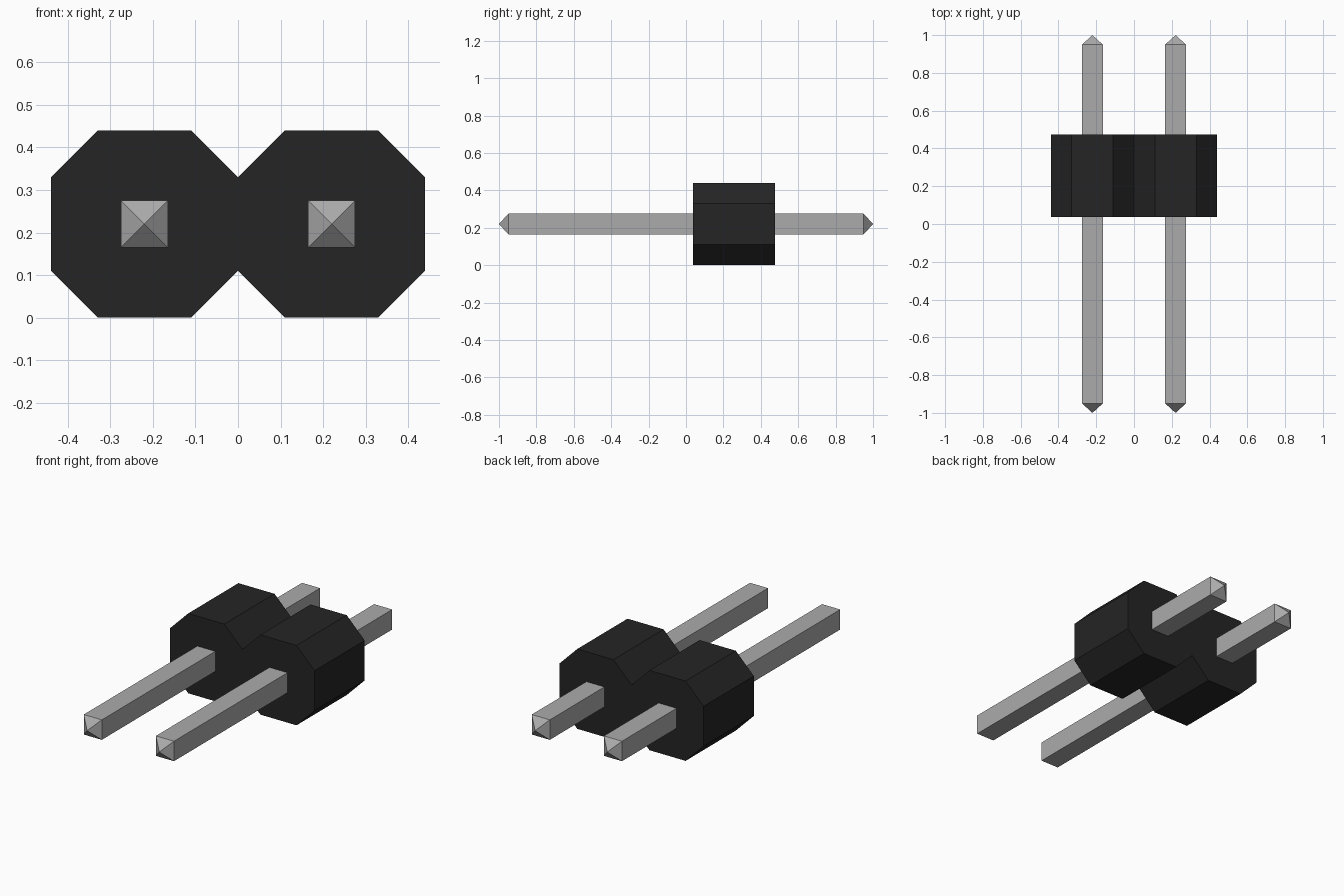
import bpy
import bmesh
from mathutils import Vector

cube = bpy.data.objects.get("Cube")
if cube:
    bpy.data.objects.remove(cube, do_unlink=True)

PITCH = 0.44            # spacing of the pins and height of the housing
CHAMFER = PITCH / 4
HOUSING_FRONT, HOUSING_BACK = 0.038, 0.475
PIN_HALF = 0.055
PIN_END, TIP = 1.0, 0.05


def make_material(name, colour):
    mat = bpy.data.materials.new(name)
    mat.use_nodes = True
    mat.diffuse_color = colour
    bsdf = next(n for n in mat.node_tree.nodes if n.type == 'BSDF_PRINCIPLED')
    bsdf.inputs["Base Color"].default_value = colour
    return mat


def make_object(name, bm, mat):
    bmesh.ops.recalc_face_normals(bm, faces=bm.faces)
    mesh = bpy.data.meshes.new(name)
    bm.to_mesh(mesh)
    bm.free()
    mesh.materials.append(mat)
    obj = bpy.data.objects.new(name, mesh)
    bpy.context.collection.objects.link(obj)
    return obj


black = make_material("black plastic", (0.018, 0.018, 0.018, 1))
grey = make_material("grey metal", (0.41, 0.41, 0.41, 1))

# Housing: two octagons sharing a waist, extruded from front to back
top_left = [(-PITCH, PITCH - CHAMFER), (CHAMFER - PITCH, PITCH),
            (-CHAMFER, PITCH), (0, PITCH - CHAMFER)]
top = top_left + [(-x, z) for x, z in reversed(top_left[:-1])]
outline = top + [(x, PITCH - z) for x, z in reversed(top)]

bm = bmesh.new()
front = bm.faces.new([bm.verts.new((x, HOUSING_FRONT, z)) for x, z in outline])
extruded = bmesh.ops.extrude_face_region(bm, geom=[front], use_keep_orig=True)
moved = [g for g in extruded["geom"] if isinstance(g, bmesh.types.BMVert)]
bmesh.ops.translate(bm, verts=moved, vec=(0, HOUSING_BACK - HOUSING_FRONT, 0))
make_object("housing", bm, black)


# Pins: square bars with both ends poked out into pyramids
def make_pin(name, x):
    bm = bmesh.new()
    bmesh.ops.create_cube(bm, size=1)
    bmesh.ops.scale(bm, verts=bm.verts,
                    vec=(2 * PIN_HALF, 2 * (PIN_END - TIP), 2 * PIN_HALF))
    ends = [f for f in bm.faces if abs(f.normal.y) > 0.9]
    for vert in bmesh.ops.poke(bm, faces=ends)["verts"]:
        vert.co.y = PIN_END if vert.co.y > 0 else -PIN_END
    bmesh.ops.translate(bm, verts=bm.verts, vec=Vector((x, 0, PITCH / 2)))
    make_object(name, bm, grey)


make_pin("left_pin", PITCH / 2)
make_pin("right_pin", -PITCH / 2)
